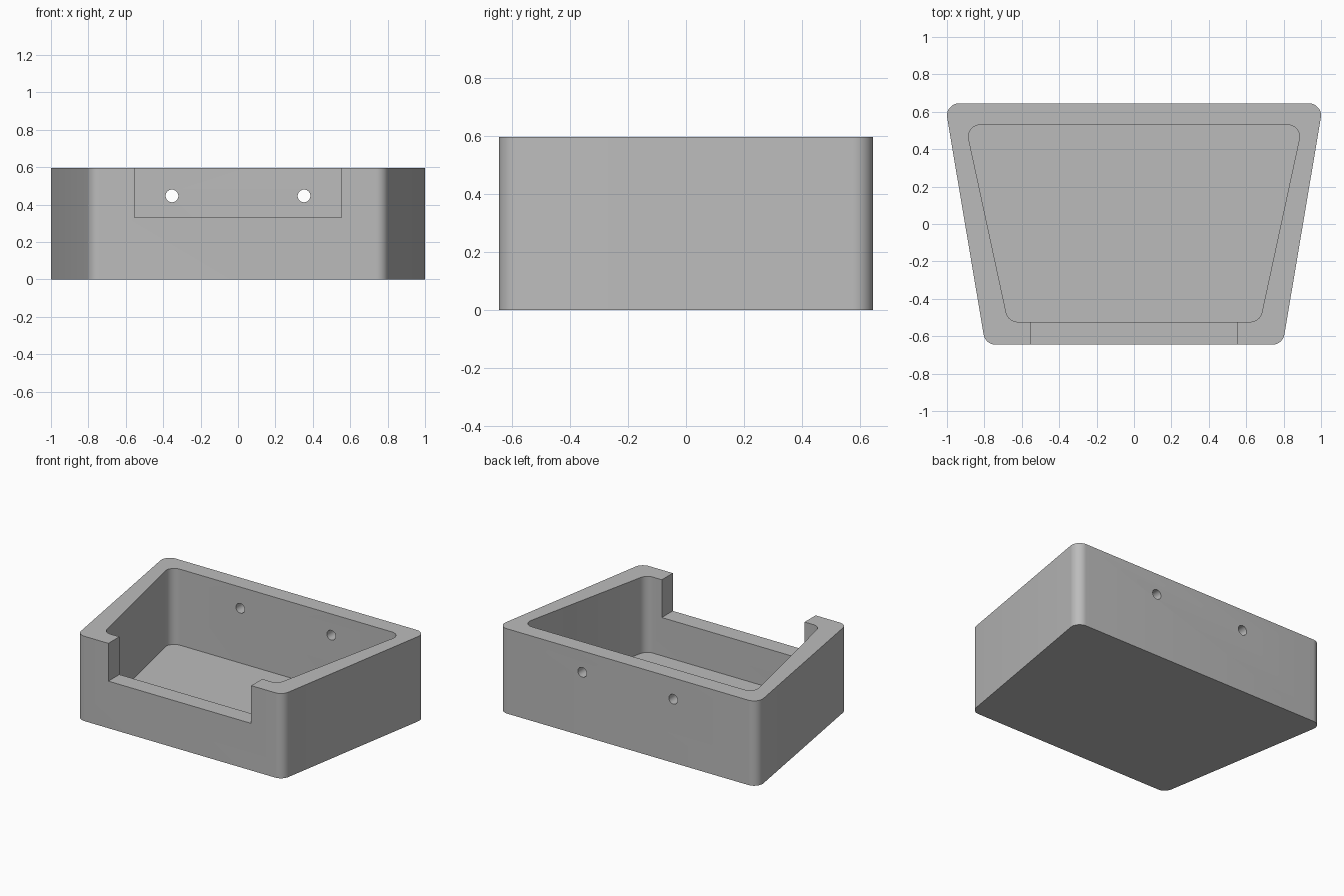
import bpy, bmesh, math

if "Cube" in bpy.data.objects:
    bpy.data.objects.remove(bpy.data.objects["Cube"], do_unlink=True)

HEIGHT, FLOOR = 0.595, 0.062

grey = bpy.data.materials.new("plain grey")
grey.use_nodes = True
colour = (0.5, 0.5, 0.5, 1)
grey.diffuse_color = colour
grey.node_tree.nodes["Principled BSDF"].inputs["Base Color"].default_value = colour


def rounded_trapezoid(front, back, r, steps=10):
    """Outline from the front and back corner centres on the left side."""
    tilt = math.atan2(back[0] - front[0], back[1] - front[1])
    half = []
    for (cx, cy), a0, a1 in ((front, -math.pi / 2, -tilt), (back, -tilt, math.pi / 2)):
        for i in range(steps + 1):
            a = a0 + (a1 - a0) * i / steps
            half.append((cx + r * math.cos(a), cy + r * math.sin(a)))
    return half + [(-x, y) for x, y in reversed(half)]


def prism(name, outline, z0, z1):
    bm = bmesh.new()
    face = bm.faces.new([bm.verts.new((x, y, z0)) for x, y in outline])
    top = bmesh.ops.extrude_face_region(bm, geom=[face])["geom"]
    moved = [v for v in top if isinstance(v, bmesh.types.BMVert)]
    bmesh.ops.translate(bm, verts=moved, vec=(0, 0, z1 - z0))
    bmesh.ops.recalc_face_normals(bm, faces=bm.faces)
    mesh = bpy.data.meshes.new(name)
    bm.to_mesh(mesh)
    bm.free()
    mesh.materials.append(grey)
    obj = bpy.data.objects.new(name, mesh)
    bpy.context.collection.objects.link(obj)
    return obj


def cut(target, cutter):
    bpy.context.view_layer.objects.active = target
    mod = target.modifiers.new(cutter.name, "BOOLEAN")
    mod.operation, mod.solver, mod.object = "DIFFERENCE", "EXACT", cutter
    bpy.ops.object.modifier_apply(modifier=mod.name)
    bpy.data.objects.remove(cutter, do_unlink=True)


# Tapered outer body
tray = prism("tray", rounded_trapezoid((0.74, -0.58), (0.935, 0.58), 0.065), 0, HEIGHT)

# Hollow inside
cut(tray, prism("cavity", rounded_trapezoid((0.622, -0.46), (0.822, 0.467), 0.063), FLOOR, 1))

# Front opening
w = 0.554
cut(tray, prism("front_notch", [(-w, -0.8), (w, -0.8), (w, -0.4), (-w, -0.4)], 0.33, 1))

# Two mounting holes through the back wall
for side in (-1, 1):
    bpy.ops.mesh.primitive_cylinder_add(vertices=32, radius=0.034, depth=0.4,
                                        location=(side * 0.353, 0.6, 0.446),
                                        rotation=(math.pi / 2, 0, 0))
    hole = bpy.context.object
    hole.name = "mounting_hole"
    hole.data.materials.append(grey)
    cut(tray, hole)

# Smooth corners, crisp edges
bpy.ops.object.select_all(action="DESELECT")
tray.select_set(True)
bpy.context.view_layer.objects.active = tray
bpy.ops.object.shade_smooth_by_angle(angle=math.radians(30))
